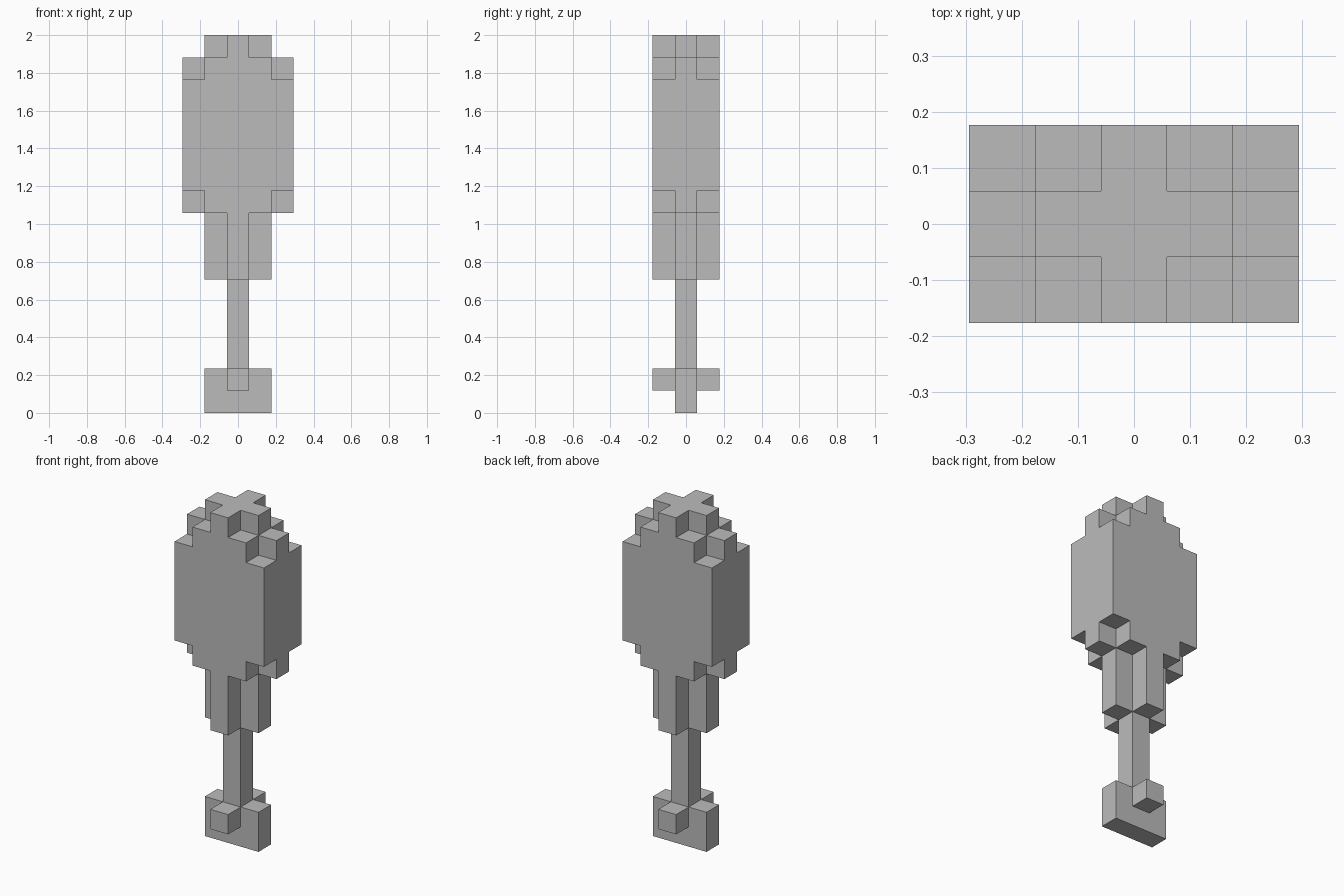
import bpy
import bmesh

old = bpy.data.objects.get("Cube")
if old:
    bpy.data.objects.remove(old, do_unlink=True)

U = 2 / 17  # edge of one block

gray = bpy.data.materials.new("plain_gray")
gray.use_nodes = True
color = (0.5, 0.5, 0.5, 1)
gray.diffuse_color = color
gray.node_tree.nodes["Principled BSDF"].inputs["Base Color"].default_value = color


def layer(name, outline, low, high):
    """Extrude a flat block outline between two heights, all in block units."""
    bm = bmesh.new()
    base = bm.faces.new([bm.verts.new((x * U, y * U, low * U)) for x, y in outline])
    top = bmesh.ops.extrude_face_region(bm, geom=[base])["geom"]
    verts = [g for g in top if isinstance(g, bmesh.types.BMVert)]
    bmesh.ops.translate(bm, verts=verts, vec=(0, 0, (high - low) * U))
    bmesh.ops.recalc_face_normals(bm, faces=bm.faces)
    mesh = bpy.data.meshes.new(name)
    bm.to_mesh(mesh)
    bm.free()
    mesh.materials.append(gray)
    obj = bpy.data.objects.new(name, mesh)
    bpy.context.collection.objects.link(obj)


def box(w, d):
    """Rectangle outline of the given half width and half depth."""
    return [(-w, -d), (w, -d), (w, d), (-w, d)]


def cross(w, d, cw, cd):
    """Rectangle outline with its corners notched back to cw and cd."""
    return [(-cw, -d), (cw, -d), (cw, -cd), (w, -cd), (w, cd), (cw, cd),
            (cw, d), (-cw, d), (-cw, cd), (-w, cd), (-w, -cd), (-cw, -cd)]


plus = cross(1.5, 1.5, 0.5, 0.5)
wide_plus = cross(2.5, 1.5, 1.5, 0.5)

# Handle
layer("pommel_base", box(1.5, 0.5), 0, 1)
layer("pommel_cross", plus, 1, 2)
layer("shaft", box(0.5, 0.5), 2, 6)
layer("collar", plus, 6, 9)

# Head
layer("head_lower_step", wide_plus, 9, 10)
layer("head", box(2.5, 1.5), 10, 15)
layer("head_upper_step", wide_plus, 15, 16)
layer("head_cap", plus, 16, 17)
